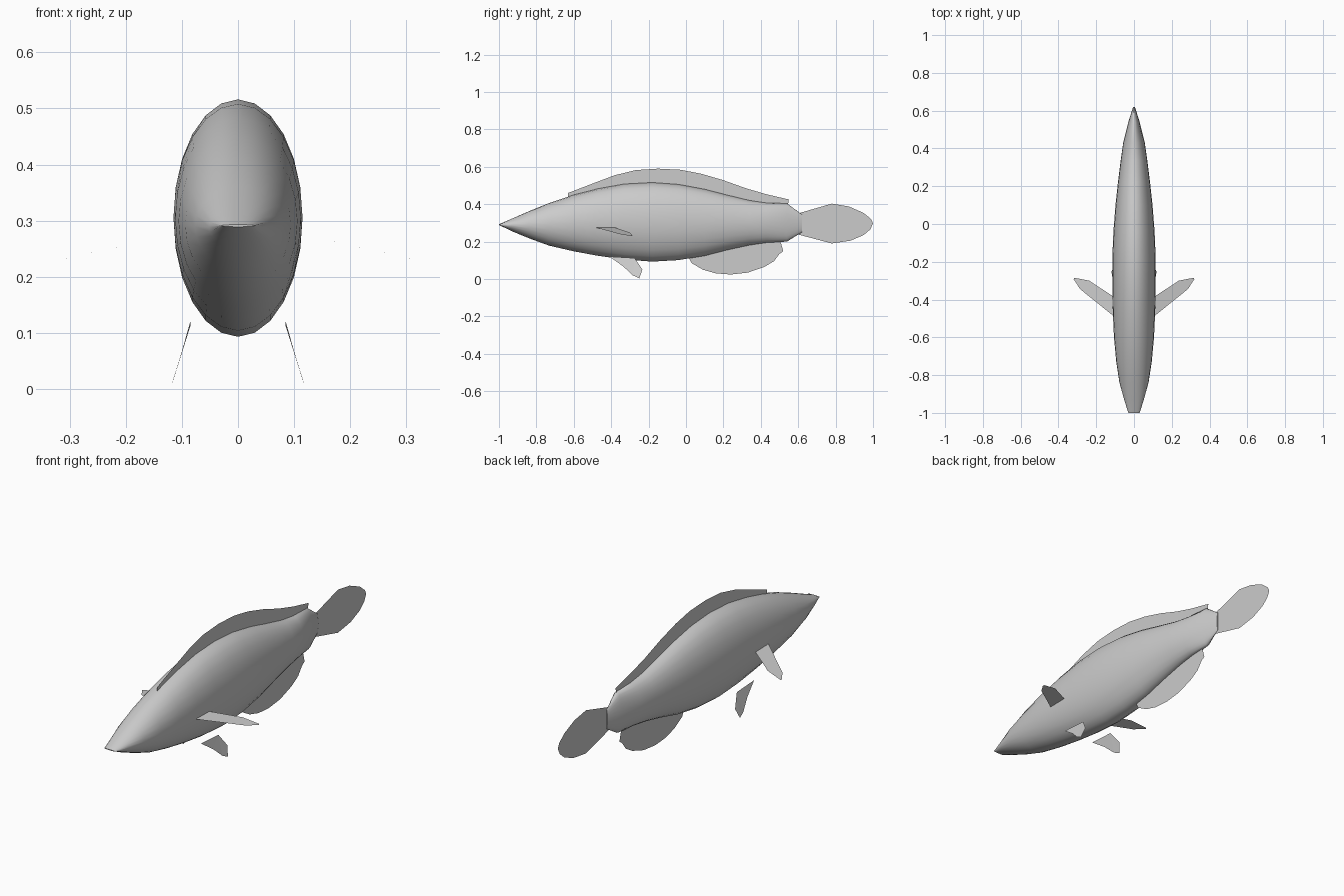
import bpy, bmesh, math

cube = bpy.data.objects.get("Cube")
if cube:
    bpy.data.objects.remove(cube, do_unlink=True)

# One flat grey for the whole fish
grey = bpy.data.materials.new("fish grey")
colour = (0.6, 0.6, 0.6, 1)
grey.use_nodes = True
grey.diffuse_color = colour
grey.node_tree.nodes["Principled BSDF"].inputs["Base Color"].default_value = colour


def finish(name, bm):
    mesh = bpy.data.meshes.new(name)
    bm.to_mesh(mesh)
    bm.free()
    mesh.materials.append(grey)
    obj = bpy.data.objects.new(name, mesh)
    bpy.context.collection.objects.link(obj)
    return obj


def fin(name, points):
    bm = bmesh.new()
    face = bm.faces.new([bm.verts.new(p) for p in points])
    bmesh.ops.triangulate(bm, faces=[face])
    return finish(name, bm)


# Body: elliptical rings along the length (y, half width, bottom, top)
STATIONS = [
    (-1.0, .03, .289, .293), (-.93, .052, .255, .323), (-.84, .077, .218, .362),
    (-.73, .094, .178, .407), (-.6, .106, .148, .45), (-.47, .112, .124, .483),
    (-.33, .115, .104, .508), (-.18, .115, .093, .516), (-.04, .109, .101, .506),
    (.1, .098, .124, .48), (.22, .085, .155, .449), (.34, .07, .181, .42),
    (.43, .057, .194, .407), (.54, .03, .2, .404), (.62, .005, .25, .345),
]
SIDES = 24
bm = bmesh.new()
rings = []
for y, half, low, high in STATIONS:
    ring = []
    for i in range(SIDES):
        a = math.tau * i / SIDES
        ring.append(bm.verts.new((half * math.sin(a), y,
                                  (low + high) / 2 + (high - low) / 2 * math.cos(a))))
    rings.append(ring)
for a, b in zip(rings, rings[1:]):
    for i in range(SIDES):
        j = (i + 1) % SIDES
        bm.faces.new((a[i], a[j], b[j], b[i]))
bm.faces.new(rings[0])
bm.faces.new(rings[-1])
bmesh.ops.recalc_face_normals(bm, faces=bm.faces)
body = finish("body", bm)
bpy.context.view_layer.objects.active = body
body.select_set(True)
bpy.ops.object.shade_smooth_by_angle(angle=math.radians(50))
body.select_set(False)

# Upright fins on the centre line, outlined in (y, z)
UPRIGHT = {
    "dorsal_fin": [(-.63, .44), (-.63, .46), (-.5, .51), (-.38, .555), (-.27, .582),
                   (-.15, .59), (-.03, .584), (.08, .563), (.2, .528), (.32, .485),
                   (.43, .453), (.55, .425), (.545, .395), (.4, .37), (0, .45), (-.35, .45)],
    "tail_fin": [(.58, .345), (.78, .403), (.87, .388), (.95, .353), (.99, .32),
                 (1, .297), (.985, .265), (.95, .235), (.88, .205), (.78, .19), (.58, .243)],
    "anal_fin": [(.01, .125), (.03, .085), (.09, .05), (.16, .03), (.24, .024), (.33, .034),
                 (.42, .065), (.47, .095), (.5, .135), (.52, .148), (.5, .22), (.25, .2)],
}
for name, outline in UPRIGHT.items():
    fin(name, [(0, y, z) for y, z in outline])

# Paired fins, mirrored left and right
PECTORAL = [(.105, -.49), (.105, -.387), (.237, -.3), (.315, -.285), (.32, -.292), (.285, -.345)]
PELVIC = [(.085, -.41, .12), (.085, -.275, .112), (.105, -.233, .05),
          (.12, -.25, .003), (.114, -.285, .02), (.1, -.335, .067)]
for side, s in (("left", 1), ("right", -1)):
    fin(side + "_pectoral_fin", [(s * x, y, .275 - (x - .115) * .22) for x, y in PECTORAL])
    fin(side + "_pelvic_fin", [(s * x, y, z) for x, y, z in PELVIC])
